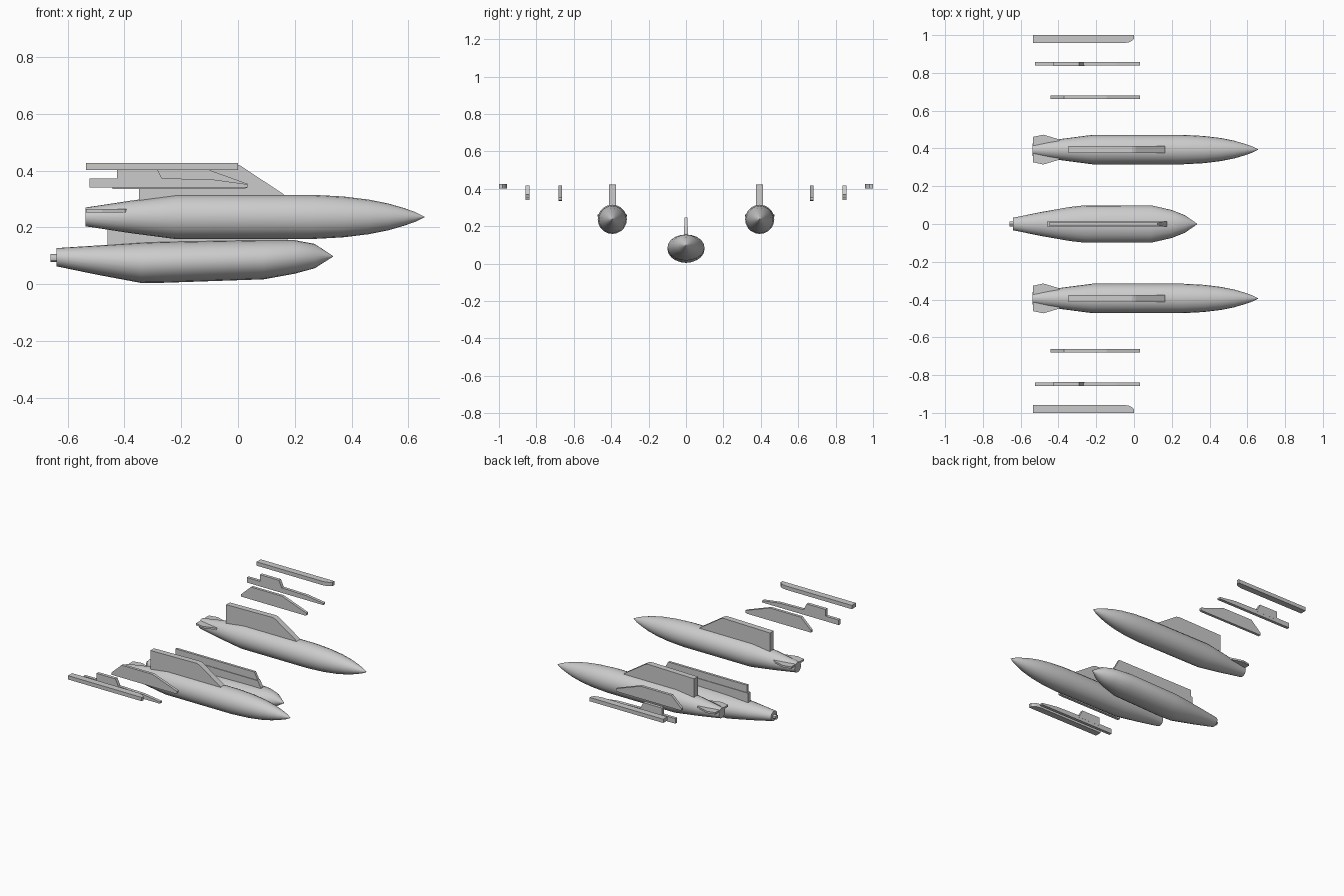
import bpy
import bmesh
from math import cos, sin, pi, radians

if "Cube" in bpy.data.objects:
    bpy.data.objects.remove(bpy.data.objects["Cube"])


def finish(bm, name, smooth=False):
    bmesh.ops.recalc_face_normals(bm, faces=bm.faces)
    me = bpy.data.meshes.new(name)
    bm.to_mesh(me)
    bm.free()
    ob = bpy.data.objects.new(name, me)
    bpy.context.collection.objects.link(ob)
    if smooth:
        bpy.ops.object.select_all(action='DESELECT')
        ob.select_set(True)
        bpy.context.view_layer.objects.active = ob
        bpy.ops.object.shade_smooth_by_angle(angle=radians(30))
    return ob


def loft(name, y, stations, sides=20):
    """Elliptical body along x; stations are (x, z top, z bottom, half width)."""
    bm = bmesh.new()
    rings = []
    for x, top, bot, w in stations:
        zc, h = (top + bot) / 2, (top - bot) / 2
        rings.append([bm.verts.new((x, y + w * cos(2 * pi * i / sides),
                                    zc + h * sin(2 * pi * i / sides)))
                      for i in range(sides)])
    for a, b in zip(rings, rings[1:]):
        for i in range(sides):
            j = (i + 1) % sides
            bm.faces.new((a[i], a[j], b[j], b[i]))
    bm.faces.new(rings[0])
    bm.faces.new(rings[-1])
    return finish(bm, name, True)


def prism(name, lower, upper):
    """Closed solid between two matching outlines."""
    bm = bmesh.new()
    a = [bm.verts.new(p) for p in lower]
    b = [bm.verts.new(p) for p in upper]
    bm.faces.new(a)
    bm.faces.new(b)
    for i in range(len(a)):
        j = (i + 1) % len(a)
        bm.faces.new((a[i], a[j], b[j], b[i]))
    return finish(bm, name)


def side_plate(name, y, half, outline):
    return prism(name, [(x, y - half, z) for x, z in outline],
                 [(x, y + half, z) for x, z in outline])


def plan_plate(name, z0, z1, outline):
    return prism(name, [(x, y, z0) for x, y in outline],
                 [(x, y, z1) for x, y in outline])


# Centre tank with tail nozzle and two-step pylon
loft("centre_tank", 0, [
    (-0.64, .127, .063, .033), (-0.50, .136, .034, .062),
    (-0.34, .147, .004, .090), (-0.26, .150, .005, .099),
    (0.09, .156, .017, .099), (0.20, .155, .037, .074),
    (0.27, .142, .056, .046), (0.335, .099, .097, .001)])
loft("centre_tail_nozzle", 0, [(-0.66, .106, .078, .014), (-0.63, .106, .078, .014)], 12)
side_plate("centre_pylon_base", 0, .012,
           [(-.46, .12), (.175, .12), (.175, .16), (.15, .20), (-.46, .20)])
side_plate("centre_pylon_rail", 0, .008,
           [(-.45, .19), (.155, .19), (.125, .248), (-.45, .248)])

for s, side in ((1, "left"), (-1, "right")):
    # Wing tank
    y = s * .394
    c = .237
    radii = [(-.537, .033), (-.38, .057), (-.22, .078), (.26, .078), (.37, .072),
             (.46, .061), (.53, .047), (.585, .031), (.625, .017), (.657, .001)]
    loft(side + "_wing_tank", y, [(x, c + r, c - r, r) for x, r in radii])
    # Tail fins
    for f, fin in ((1, "fin_a"), (-1, "fin_b")):
        plan_plate(f"{side}_tail_{fin}", .252, .264,
                   [(-.535, y), (-.385, y + f * .04), (-.40, y + f * .055),
                    (-.48, y + f * .079), (-.535, y + f * .067)])
    # Wing tank pylon
    side_plate(side + "_tank_pylon", y, .019,
               [(-.348, .29), (.17, .305), (.162, .316), (.008, .418), (-.01, .424), (-.348, .418)])
    # Inner store pylon
    side_plate(side + "_inner_pylon", s * .672, .009,
               [(-.443, .336), (.02, .336), (.033, .34), (.033, .354), (-.145, .418),
                (-.37, .418), (-.443, .350)])
    # Outer launch rail with mounting block
    y = s * .848
    side_plate(side + "_launch_rail", y, .010,
               [(-.523, .340), (.033, .340), (.033, .352), (-.09, .369), (-.27, .373), (-.523, .373)])
    side_plate(side + "_rail_mount", y, .0105,
               [(-.427, .36), (-.262, .36), (-.29, .417), (-.427, .417)])
    # Wingtip rail, inner front corner rounded
    plan_plate(side + "_wingtip_rail", .402, .427,
               [(-.535, s * 1.0), (0, s * 1.0), (0, s * .982), (-.012, s * .97),
                (-.028, s * .962), (-.055, s * .957), (-.535, s * .957)])
